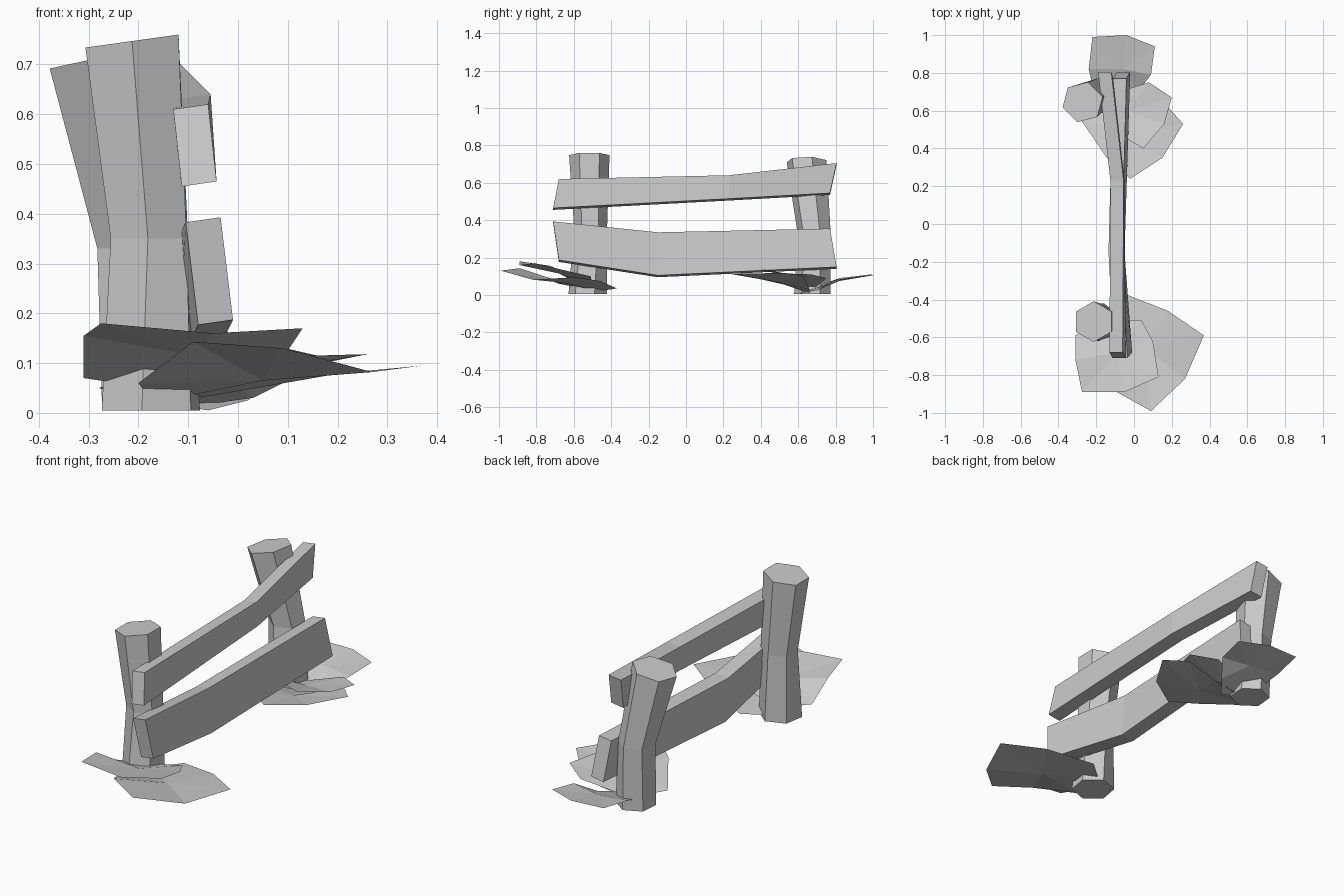
import bpy
from math import cos, sin, radians, pi


def add_mesh(name, verts, faces):
    me = bpy.data.meshes.new(name)
    me.from_pydata(verts, [], faces)
    me.update()
    ob = bpy.data.objects.new(name, me)
    bpy.context.collection.objects.link(ob)
    return ob


def loft(name, rings):
    """Skin equal-sized rings and cap both ends."""
    n = len(rings[0])
    verts = [v for r in rings for v in r]
    faces = [(k*n + i, k*n + (i+1) % n, (k+1)*n + (i+1) % n, (k+1)*n + i)
             for k in range(len(rings) - 1) for i in range(n)]
    faces += [tuple(range(n))[::-1], tuple(range(len(verts) - n, len(verts)))]
    return add_mesh(name, verts, faces)


def hexagon(x, y, z, r, turn, tilt=0.0):
    pts = []
    for i in range(6):
        a = radians(turn) + i * pi / 3
        pts.append((x + r*cos(a), y + r*sin(a), z + tilt*cos(a)))
    return pts


def rail(name, stations):
    """Each station: top y, bottom y, top z, bottom z, top left x, bottom left x."""
    w = 0.07
    loft(name, [[(xt, yt, zt - 0.01), (xb, yb, zb - 0.01),
                 (xb + w, yb, zb), (xt + w, yt, zt)]
                for yt, yb, zt, zb, xt, xb in stations])


def clod(name, centre, rim):
    """Thin faceted sheet of turned earth fanned about a low point."""
    n = len(rim)
    add_mesh(name, [centre] + rim,
             [(0, 1 + i, 1 + (i + 1) % n) for i in range(n)])


# Bent six-sided posts
loft("near_post", [hexagon(-0.175, -0.525, 0.005, 0.105, 20),
                   hexagon(-0.178, -0.51, 0.35, 0.088, 28),
                   hexagon(-0.213, -0.517, 0.747, 0.108, 30, 0.015)])
loft("far_post", [hexagon(-0.185, 0.675, 0.005, 0.097, 25),
                  hexagon(-0.198, 0.685, 0.33, 0.09, 20),
                  hexagon(-0.272, 0.645, 0.715, 0.11, 15, 0.024)])

# Bent planks
rail("upper_rail", [(-0.68, -0.71, 0.62, 0.465, -0.13, -0.113),
                    (0.23, 0.23, 0.64, 0.515, -0.125, -0.12),
                    (0.805, 0.77, 0.705, 0.545, -0.19, -0.18)])
rail("lower_rail", [(-0.71, -0.68, 0.393, 0.187, -0.105, -0.08),
                    (-0.15, -0.15, 0.335, 0.105, -0.135, -0.12),
                    (0.77, 0.805, 0.355, 0.15, -0.11, -0.09)])

# Earth sheets around the near post
clod("near_upper_clod", (-0.09, -0.68, 0.115),
     [(-0.31, -0.72, 0.155), (-0.275, -0.89, 0.18), (-0.05, -0.89, 0.16),
      (0.13, -0.81, 0.17), (0.10, -0.62, 0.125), (0.04, -0.51, 0.10),
      (-0.18, -0.50, 0.05), (-0.31, -0.59, 0.07)])
clod("near_lower_clod", (0.05, -0.65, 0.065),
     [(-0.05, -0.37, 0.035), (0.18, -0.46, 0.075), (0.37, -0.59, 0.095),
      (0.27, -0.82, 0.082), (0.09, -0.99, 0.13), (-0.09, -0.89, 0.143),
      (-0.20, -0.68, 0.06), (-0.17, -0.47, 0.02)])

# Earth sheets around the far post
clod("far_back_clod", (-0.06, 0.82, 0.075),
     [(-0.22, 0.99, 0.11), (-0.04, 1.0, 0.105), (0.11, 0.94, 0.10),
      (0.09, 0.79, 0.08), (0.02, 0.70, 0.025), (-0.06, 0.60, 0.005),
      (-0.20, 0.66, 0.03), (-0.24, 0.82, 0.09)])
clod("far_upper_clod", (-0.03, 0.60, 0.075),
     [(0.08, 0.75, 0.09), (0.20, 0.67, 0.11), (0.16, 0.53, 0.115),
      (0.05, 0.40, 0.14), (-0.16, 0.52, 0.11), (-0.15, 0.68, 0.03)])
clod("far_lower_clod", (-0.02, 0.48, 0.07),
     [(0.17, 0.63, 0.10), (0.26, 0.53, 0.118), (0.15, 0.35, 0.115),
      (-0.02, 0.24, 0.112), (-0.13, 0.33, 0.10), (-0.28, 0.55, 0.05),
      (-0.12, 0.66, 0.01), (0.03, 0.66, 0.03)])
